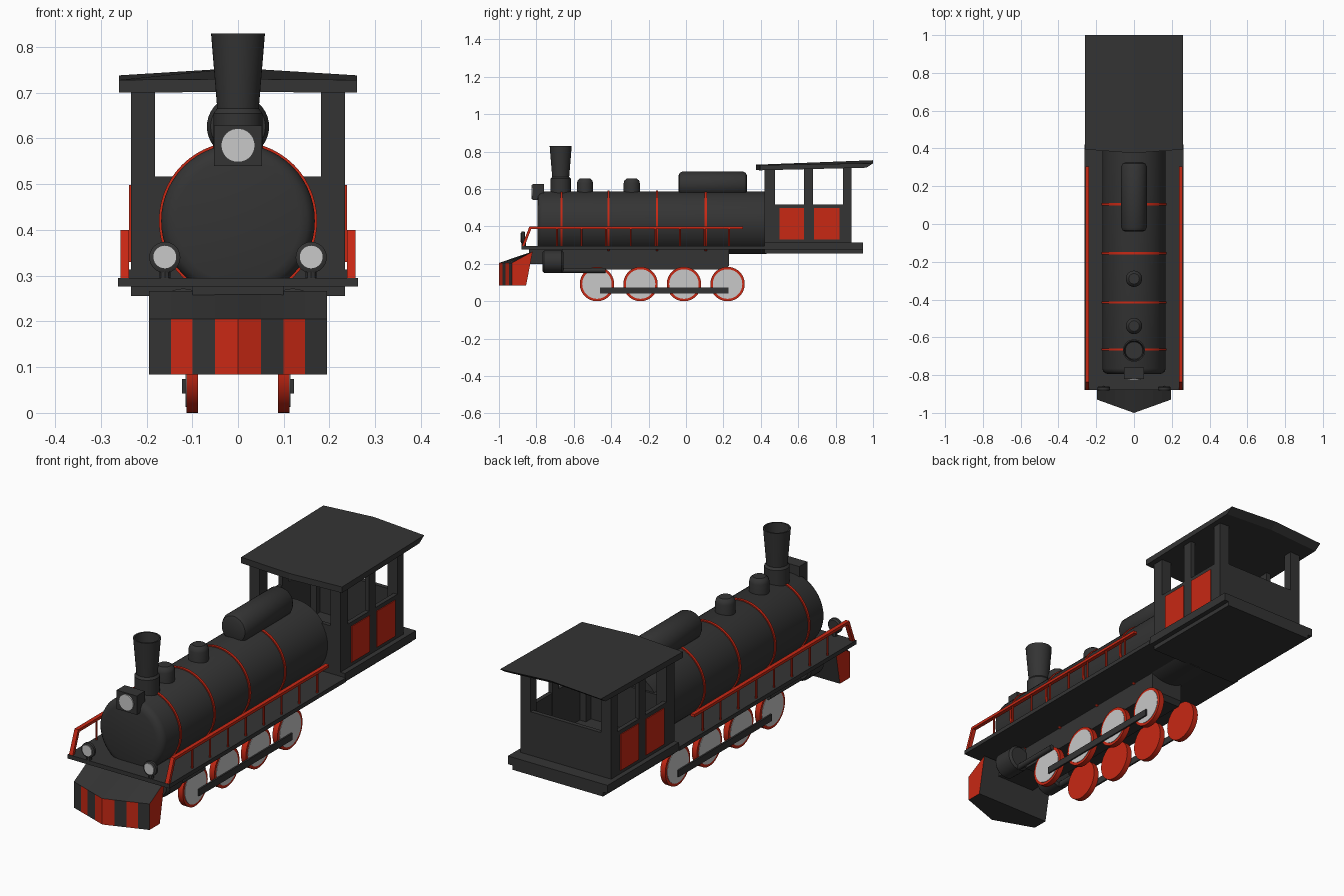
import bpy, bmesh, math
from mathutils import Vector

if "Cube" in bpy.data.objects:
    bpy.data.objects.remove(bpy.data.objects["Cube"])


def material(name, rgb):
    m = bpy.data.materials.new(name)
    m.diffuse_color = (*rgb, 1)
    m.use_nodes = True
    m.node_tree.nodes["Principled BSDF"].inputs["Base Color"].default_value = m.diffuse_color
    return m


BLACK = material("charcoal black", (0.034, 0.034, 0.034))
RED = material("signal red", (0.58, 0.021, 0.007))
GREY = material("light grey", (0.58, 0.58, 0.58))


def finish(name, bm, mats, smooth=False):
    bmesh.ops.recalc_face_normals(bm, faces=bm.faces)
    me = bpy.data.meshes.new(name)
    bm.to_mesh(me)
    bm.free()
    for m in mats:
        me.materials.append(m)
    ob = bpy.data.objects.new(name, me)
    bpy.context.collection.objects.link(ob)
    if smooth:
        bpy.ops.object.select_all(action='DESELECT')
        ob.select_set(True)
        bpy.context.view_layer.objects.active = ob
        bpy.ops.object.shade_smooth_by_angle(angle=math.radians(35))
    return ob


def box(name, x, y, z, mat=BLACK):
    """Box from (min, max) pairs."""
    bm = bmesh.new()
    bmesh.ops.create_cube(bm, size=1)
    for v in bm.verts:
        v.co = [(r[0] + r[1]) / 2 + c * (r[1] - r[0]) for r, c in zip((x, y, z), v.co)]
    return finish(name, bm, [mat])


def prism(bm, pts, axis, lo, hi):
    """Extrude a 2D outline along an axis (0 = x, 2 = z)."""
    def place(p, t):
        return (t, p[0], p[1]) if axis == 0 else (p[0], p[1], t)
    a = [bm.verts.new(place(p, lo)) for p in pts]
    b = [bm.verts.new(place(p, hi)) for p in pts]
    bm.faces.new(a)
    bm.faces.new(b)
    for i in range(len(pts)):
        j = (i + 1) % len(pts)
        bm.faces.new((a[i], a[j], b[j], b[i]))


def lathe(name, profile, loc, axis, mat=BLACK, n=40):
    """Spin (radius, offset) points around an axis and cap both ends."""
    bm = bmesh.new()
    rings = []
    for r, t in profile:
        ring = []
        for i in range(n):
            a = 2 * math.pi * i / n
            c, s = r * math.cos(a), r * math.sin(a)
            p = {'x': (t, c, s), 'y': (c, t, s), 'z': (c, s, t)}[axis]
            ring.append(bm.verts.new(Vector(p) + Vector(loc)))
        rings.append(ring)
    for a, b in zip(rings, rings[1:]):
        for i in range(n):
            j = (i + 1) % n
            bm.faces.new((a[i], a[j], b[j], b[i]))
    bm.faces.new(rings[0])
    bm.faces.new(rings[-1])
    return finish(name, bm, [mat], True)


def rod(name, a, b, r, mat, n=8):
    a, b = Vector(a), Vector(b)
    bm = bmesh.new()
    bmesh.ops.create_cone(bm, cap_ends=True, segments=n, radius1=r, radius2=r, depth=(b - a).length)
    q = (b - a).to_track_quat('Z', 'Y')
    for v in bm.verts:
        v.co = q @ v.co + (a + b) / 2
    return finish(name, bm, [mat], True)


# Boiler with rounded front edge, and red bands
lathe("boiler", [(.135, -.795), (.152, -.79), (.163, -.78), (.168, -.765), (.168, .43)],
      (0, 0, .42), 'y', n=56)
for y in (-.665, -.415, -.155, .105):
    lathe("boiler_band", [(.167, -.006), (.173, -.006), (.173, .006), (.167, .006)],
          (0, y, .42), 'y', RED, 56)

# Chimney, domes and top tank
lathe("chimney_base", [(.054, .56), (.054, .655), (.046, .665)], (0, -.67, 0), 'z')
lathe("chimney", [(.045, .66), (.059, .83), (.052, .83), (.046, .76)], (0, -.67, 0), 'z')
for y in (-.54, -.29):
    lathe("dome", [(.043, .56), (.043, .632), (.039, .646), (.028, .655)], (0, y, 0), 'z', n=32)
lathe("top_tank", [(.045, -.04), (.06, -.034), (.068, -.018), (.068, .305), (.06, .32), (.045, .327)],
      (0, 0, .626), 'y')

# Main headlight
box("headlight_box", (-.052, .052), (-.82, -.76), (.54, .628))
lathe("headlight_lens", [(.037, -.826), (.037, -.81)], (0, 0, .585), 'y', GREY)

# Running deck
box("running_deck", (-.262, .262), (-.88, .42), (.276, .295))

# Cab floor, low walls and corner posts
box("cab_floor", (-.257, .257), (.42, .945), (.276, .314))
box("cab_underframe", (-.234, .234), (.42, .945), (.256, .276))
box("cab_front_wall", (-.234, .234), (.42, .44), (.295, .517))
box("cab_back_wall", (-.234, .234), (.865, .885), (.31, .517))

# Cab roof: flat at the front edge, rising to a ridge at the back
bm = bmesh.new()
top = [[bm.verts.new(p) for p in row] for row in (
    [(-.26, .395, .728), (0, .375, .73), (.26, .395, .728)],
    [(-.26, 1, .738), (0, 1, .754), (.26, 1, .738)])]
low = [[bm.verts.new(p) for p in row] for row in (
    [(-.26, .395, .70), (0, .375, .702), (.26, .395, .70)],
    [(-.26, .965, .714), (0, .965, .728), (.26, .965, .714)])]
for i in (0, 1):
    for g in (top, low):
        bm.faces.new((g[0][i], g[0][i + 1], g[1][i + 1], g[1][i]))
    for r in (0, 1):
        bm.faces.new((top[r][i], top[r][i + 1], low[r][i + 1], low[r][i]))
for c in (0, 2):
    bm.faces.new((top[0][c], top[1][c], low[1][c], low[0][c]))
finish("cab_roof", bm, [BLACK])

# Pilot: pointed plough with a sloped top and vertical stripes
bm = bmesh.new()
xs = [-.195, -.147, -.1, -.05, 0, .05, .1, .147, .195]
cols = []
for x in xs:
    y = -1 + .07 * abs(x) / .195
    cols.append([bm.verts.new((x, *p)) for p in ((y, .084), (y, .205), (-.82, .266), (-.855, .084))])
for k, (a, b) in enumerate(zip(cols, cols[1:])):
    for i in range(4):
        j = (i + 1) % 4
        f = bm.faces.new((a[i], a[j], b[j], b[i]))
        f.material_index = 1 if i == 0 and k in (1, 3, 4, 6) else 0
for c in (cols[0], cols[-1]):
    bm.faces.new(c).material_index = 1
finish("pilot", bm, [BLACK, RED])

# Underframe with tapered ends
bm = bmesh.new()
prism(bm, [(-.66, .277), (.23, .277), (.23, .19), (.21, .17), (-.66, .17)], 0, -.085, .085)
finish("underframe", bm, [BLACK])
box("front_crossbeam", (-.1, .1), (-.84, -.66), (.2, .277))

# Parts on both sides
for s in (-1, 1):
    def sx(a, b):
        return tuple(sorted((s * a, s * b)))

    # Cab side wall, posts and red panels
    box("cab_side_wall", sx(.214, .234), (.42, .885), (.31, .517))
    box("cab_front_post", sx(.182, .234), (.42, .477), (.31, .712))
    box("cab_middle_post", sx(.212, .234), (.632, .68), (.31, .715))
    box("cab_rear_post", sx(.182, .234), (.84, .885), (.31, .72))
    for y in ((.5, .632), (.685, .82)):
        box("cab_side_panel", sx(.232, .238), y, (.33, .498), RED)

    # Handrail with sloped front end and thin posts
    box("handrail", sx(.238, .257), (-.83, .305), (.387, .4), RED)
    bm = bmesh.new()
    prism(bm, [(-.878, .295), (-.863, .295), (-.822, .4), (-.837, .4)], 0, *sx(.238, .257))
    finish("handrail_front_end", bm, [RED])
    for i in range(8):
        y = -.69 + i * .1315
        rod("handrail_post", (s * .247, y, .29), (s * .247, y, .39), .005, RED)

    # Marker lamps on the deck
    lathe("marker_lamp", [(.028, -.86), (.034, -.866), (.034, -.878), (.026, -.882)],
          (s * .16, 0, .34), 'y', n=28)
    lathe("marker_lens", [(.025, -.885), (.025, -.875)], (s * .16, 0, .341), 'y', GREY, 28)
    rod("marker_stem", (s * .16, -.868, .285), (s * .16, -.868, .315), .012, BLACK)

    # Steam cylinder and piston rod
    lathe("steam_cylinder", [(.05, -.768), (.06, -.758), (.06, -.665), (.05, -.655)],
          (s * .12, 0, .212), 'y', n=28)
    rod("piston_rod", (s * .122, -.67, .165), (s * .122, -.43, .165), .013, BLACK, 12)

    # Wheels with grey outer discs, and the coupling rod
    for y in (-.476, -.243, -.011, .222):
        lathe("wheel", [(.092, s * .087), (.092, s * .113)], (0, y, .092), 'x', RED)
        lathe("wheel_disc", [(.079, s * .11), (.079, s * .115)], (0, y, .092), 'x', GREY)
    box("coupling_rod", sx(.114, .122), (-.46, .228), (.042, .074))
